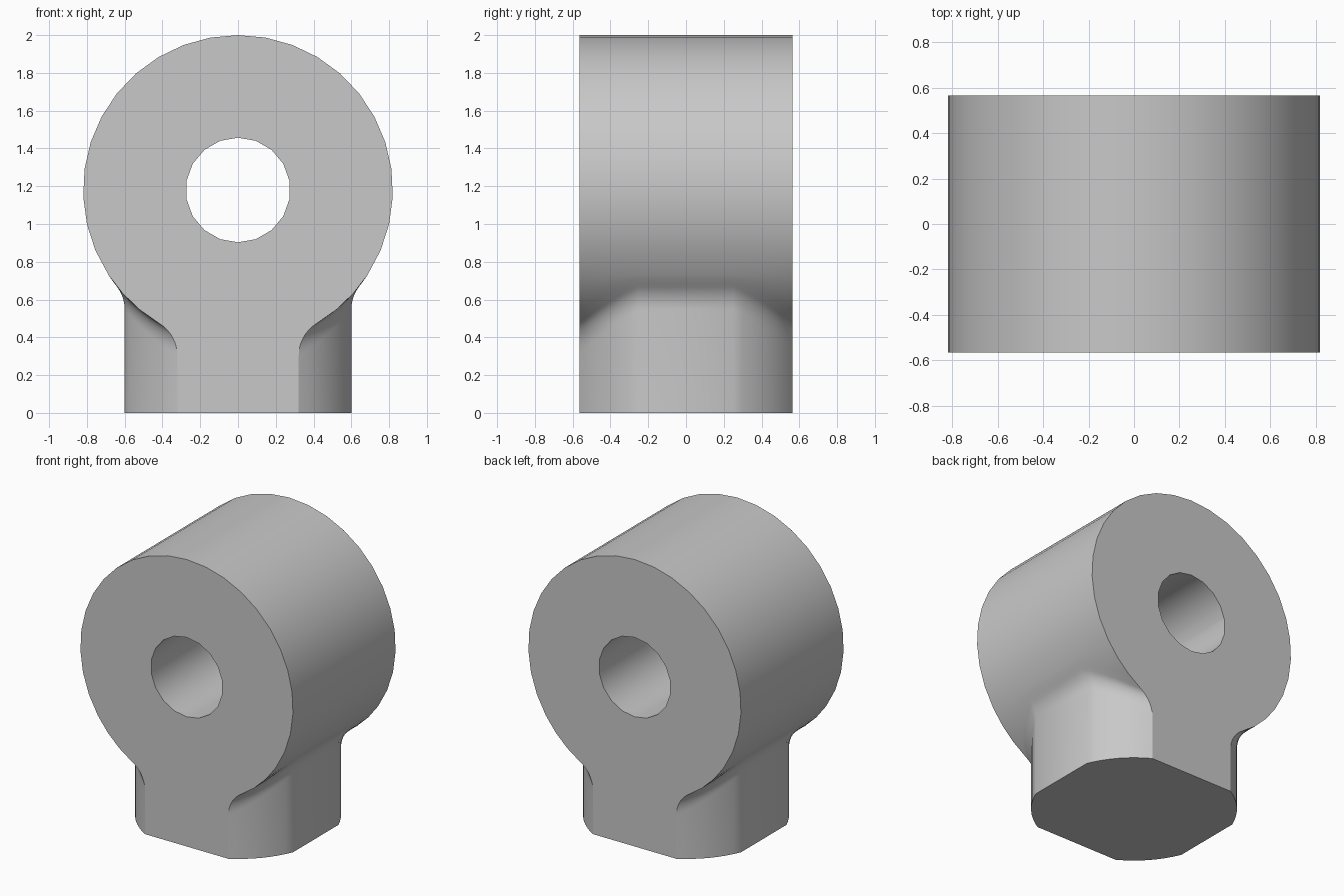
import bpy
import bmesh
from math import sin, cos, acos, radians, sqrt, pi

cube = bpy.data.objects.get("Cube")
if cube:
    bpy.data.objects.remove(cube, do_unlink=True)

CENTRE_Z, RING_R, HOLE_R = 1.18, 0.82, 0.277
HALF_DEPTH, POST_HALF, POST_R, FILLET = 0.565, 0.6, 0.65, 0.2

# One plain grey
grey = bpy.data.materials.new("plain grey")
grey.use_nodes = True
colour = (0.58, 0.58, 0.58, 1)
grey.diffuse_color = colour
grey.node_tree.nodes["Principled BSDF"].inputs["Base Color"].default_value = colour


def half_outline(y):
    """Right half of the cross-section at depth y, from foot to crown."""
    px = min(POST_HALF, sqrt(POST_R ** 2 - y ** 2))
    fx = px + FILLET
    reach = RING_R + FILLET
    fz = CENTRE_Z - sqrt(reach ** 2 - fx ** 2)
    tangent = acos(fx / reach)
    pts = [(px, 0)]
    # fillet from the post up to the ring
    for i in range(8):
        a = pi - tangent * i / 8
        pts.append((fx + FILLET * cos(a), fz + FILLET * sin(a)))
    # lower ring blending into evenly spaced upper facets
    low = radians(-33.3)
    angles = [-tangent + (low + tangent) * i / 3 for i in range(3)]
    angles += [low + (pi / 2 - low) * i / 12 for i in range(13)]
    pts += [(RING_R * cos(a), CENTRE_Z + RING_R * sin(a)) for a in angles]
    return pts


# Depth stations: rounded post corners at both ends, flat sides between
start, end = acos(POST_HALF / POST_R), acos(sqrt(POST_R ** 2 - HALF_DEPTH ** 2) / POST_R)
corner = [POST_R * sin(start + (end - start) * i / 8) for i in range(9)]
stations = [-y for y in reversed(corner)] + corner

# Eye body lofted through the stations
bm = bmesh.new()
loops = []
for y in stations:
    right = half_outline(y)
    outline = right + [(-x, z) for x, z in reversed(right[:-1])]
    loops.append([bm.verts.new((x, y, z)) for x, z in outline])
for a, b in zip(loops, loops[1:]):
    for i in range(len(a)):
        j = (i + 1) % len(a)
        bm.faces.new((a[i], a[j], b[j], b[i]))
bm.faces.new(loops[0])
bm.faces.new(loops[-1])
bmesh.ops.recalc_face_normals(bm, faces=bm.faces)
mesh = bpy.data.meshes.new("eye_fitting")
bm.to_mesh(mesh)
bm.free()
mesh.materials.append(grey)
body = bpy.data.objects.new("eye_fitting", mesh)
bpy.context.collection.objects.link(body)

# Pin hole
bpy.ops.mesh.primitive_cylinder_add(vertices=18, radius=HOLE_R, depth=2,
                                    location=(0, 0, CENTRE_Z), rotation=(pi / 2, 0, 0))
cutter = bpy.context.object
cutter.name = "pin_hole_cutter"
cutter.hide_render = True
cutter.data.materials.append(grey)

bpy.ops.object.select_all(action="DESELECT")
body.select_set(True)
bpy.context.view_layer.objects.active = body
hole = body.modifiers.new("pin hole", "BOOLEAN")
hole.operation = "DIFFERENCE"
hole.solver = "EXACT"
hole.object = cutter
bpy.ops.object.modifier_apply(modifier=hole.name)
bpy.data.objects.remove(cutter, do_unlink=True)
bpy.ops.object.shade_smooth_by_angle(angle=radians(25))
